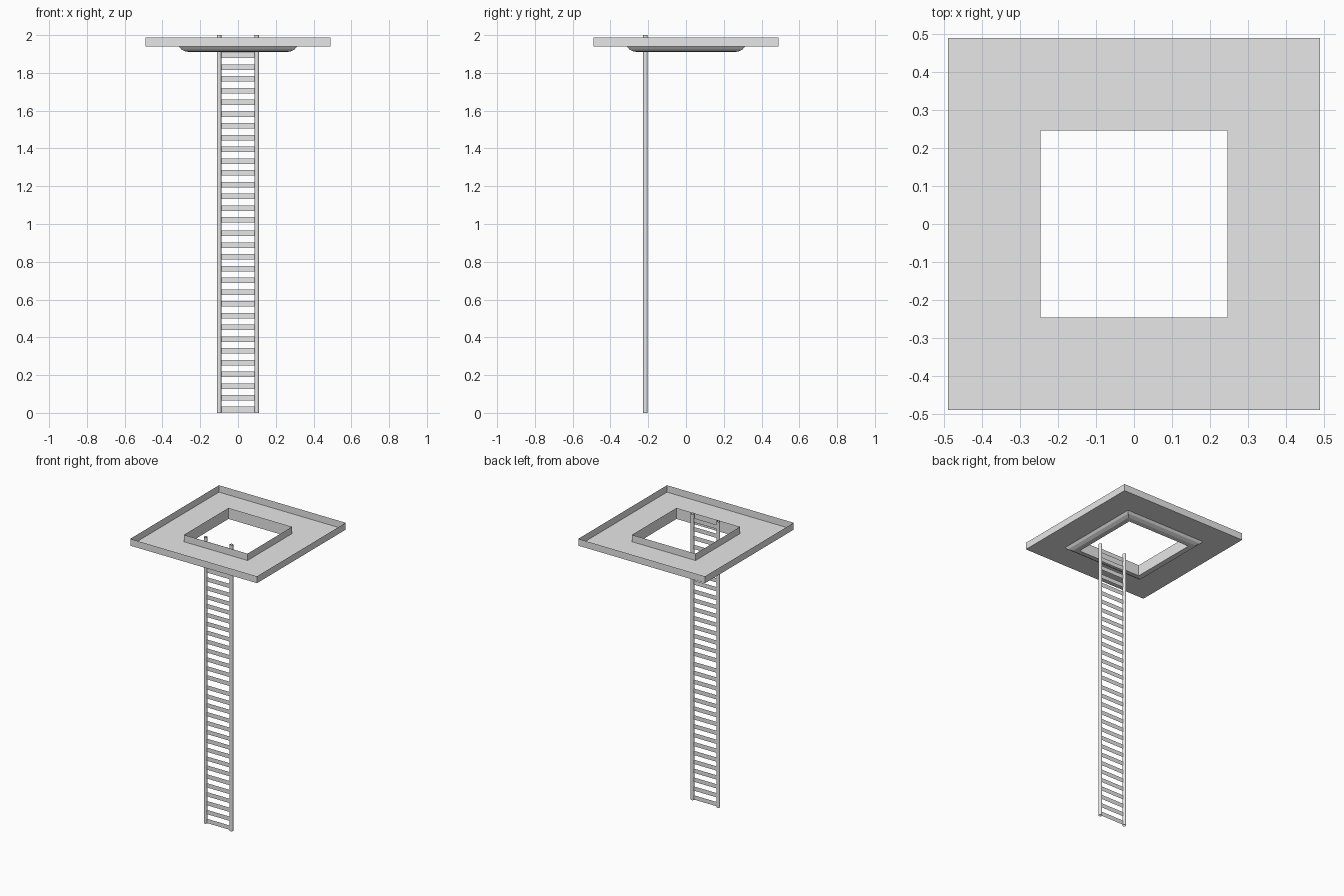
import bpy, bmesh, math
from mathutils import Matrix

cube = bpy.data.objects.get("Cube")
if cube:
    bpy.data.objects.remove(cube, do_unlink=True)

GREY = (0.8, 0.8, 0.8, 1)
mat = bpy.data.materials.new("light grey")
mat.use_nodes = True
mat.diffuse_color = GREY
for node in mat.node_tree.nodes:
    if node.type == 'BSDF_PRINCIPLED':
        node.inputs["Base Color"].default_value = GREY


def finish(name, bm):
    mesh = bpy.data.meshes.new(name)
    bm.to_mesh(mesh)
    bm.free()
    mesh.materials.append(mat)
    ob = bpy.data.objects.new(name, mesh)
    bpy.context.collection.objects.link(ob)
    return ob


def square_sweep(name, profile):
    """Sweep a (half width, height) profile around a square."""
    bm = bmesh.new()
    rings = [[bm.verts.new((sx * r, sy * r, z))
              for sx, sy in ((-1, -1), (1, -1), (1, 1), (-1, 1))]
             for r, z in profile]
    for a, b in zip(rings, rings[1:]):
        for i in range(4):
            j = (i + 1) % 4
            bm.faces.new((a[i], a[j], b[j], b[i]))
    return finish(name, bm)


OUTER, HOLE = 0.49, 0.246
TOP, FLOOR, BASE = 1.987, 1.939, 1.91

# Square tray: outer rim and floor
square_sweep("platform_tray", [(OUTER, TOP), (OUTER, FLOOR), (HOLE, FLOOR)])

# Moulding under the opening, rising inside it as a curb
square_sweep("opening_curb", [(0.312, FLOOR), (0.3, 0.5 * (FLOOR + BASE)),
                              (0.278, BASE + 0.003), (HOLE, BASE), (HOLE, TOP)])

# Open tube rails
LADDER_Y, RAIL_X = -0.215, 0.1
for side, name in ((1, "left_rail"), (-1, "right_rail")):
    bm = bmesh.new()
    bmesh.ops.create_cone(bm, cap_ends=False, segments=16, radius1=0.0118,
                          radius2=0.0118, depth=2,
                          matrix=Matrix.Translation((side * RAIL_X, LADDER_Y, 1)))
    for f in bm.faces:
        f.smooth = True
    finish(name, bm)

# Flat rungs, in two equal ladder sections
for section, base in (("lower", 0.0175), ("upper", 1.022)):
    bm = bmesh.new()
    for i in range(16):
        z = base + 0.0622 * i
        bm.faces.new([bm.verts.new((x, LADDER_Y, z + dz)) for x, dz in
                      ((-RAIL_X, -0.015), (RAIL_X, -0.015),
                       (RAIL_X, 0.015), (-RAIL_X, 0.015))])
    finish(section + "_rungs", bm)
